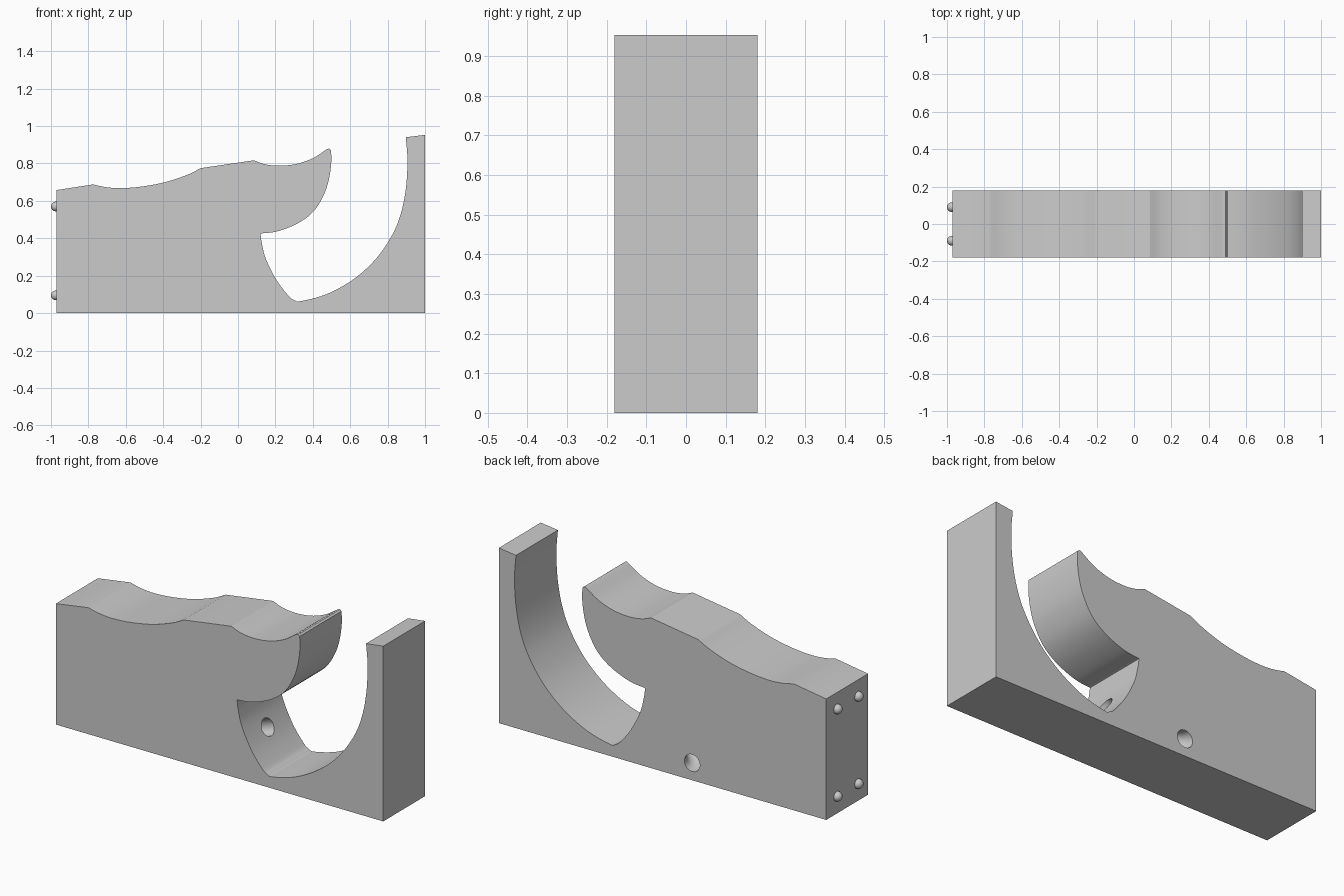
import bpy, bmesh
from mathutils import Vector

if "Cube" in bpy.data.objects:
    bpy.data.objects.remove(bpy.data.objects["Cube"])

HALF = 0.18  # half thickness of the block


def smooth_run(pts, n=5):
    """Catmull-Rom curve through the points."""
    p = [Vector(q) for q in pts]
    p = [p[0] * 2 - p[1]] + p + [p[-1] * 2 - p[-2]]
    out = []
    for a, b, c, d in zip(p, p[1:], p[2:], p[3:]):
        for i in range(n):
            t = i / n
            out.append(0.5 * (2 * b + (c - a) * t + (2 * a - 5 * b + 4 * c - d) * t * t
                              + (3 * b - a - 3 * c + d) * t ** 3))
    return out + [p[-2]]


# Side profile (x, z), each run is a smooth piece with sharp corners between
runs = [
    [(-0.97, 0), (1, 0)],
    [(1, 0.953)],
    # big inner sweep and rounded pocket floor
    [(0.897, 0.94), (0.906, 0.82), (0.898, 0.67), (0.87, 0.53), (0.82, 0.41), (0.73, 0.282),
     (0.61, 0.176), (0.47, 0.1), (0.335, 0.064), (0.30, 0.07), (0.268, 0.095),
     (0.205, 0.178), (0.15, 0.287), (0.128, 0.37), (0.12, 0.425)],
    # underside and nose of the hook
    [(0.122, 0.426), (0.21, 0.437), (0.32, 0.48), (0.405, 0.545), (0.46, 0.635), (0.487, 0.72),
     (0.499, 0.81), (0.497, 0.872)],
    # upper dips
    [(0.488, 0.879), (0.472, 0.874), (0.4, 0.828), (0.31, 0.797), (0.215, 0.788),
     (0.14, 0.797), (0.085, 0.817)],
    [(-0.2, 0.775), (-0.27, 0.74), (-0.39, 0.7), (-0.52, 0.676), (-0.63, 0.668),
     (-0.71, 0.674), (-0.775, 0.688)],
    [(-0.97, 0.658)],
]
outline = []
for r in runs:
    outline += smooth_run(r) if len(r) > 2 else [Vector(q) for q in r]

# Block body
bm = bmesh.new()
face = bm.faces.new([bm.verts.new((p.x, -HALF, p.y)) for p in outline])
ext = bmesh.ops.extrude_face_region(bm, geom=[face])
bmesh.ops.translate(bm, vec=(0, 2 * HALF, 0),
                    verts=[g for g in ext["geom"] if isinstance(g, bmesh.types.BMVert)])
bmesh.ops.recalc_face_normals(bm, faces=bm.faces)
mesh = bpy.data.meshes.new("block_body")
bm.to_mesh(mesh)
bm.free()
body = bpy.data.objects.new("block_body", mesh)
bpy.context.collection.objects.link(body)

# Curved channel from the back face into the pocket
start, end = Vector((-0.163, HALF, 0.094)), Vector((0.178, 0, 0.225))
along = Vector((0.341, 0, 0.131)).normalized()
cu = bpy.data.curves.new("channel_cutter", 'CURVE')
cu.dimensions = '3D'
cu.bevel_depth = 0.047
cu.bevel_resolution = 6
cu.use_fill_caps = True
c1, c2 = start + Vector((0, -0.1, 0)), end - along * 0.2
path = [start + Vector((0, 0.06, 0))]
for i in range(17):
    t = i / 16
    path.append(start * (1 - t) ** 3 + c1 * 3 * t * (1 - t) ** 2
                + c2 * 3 * t * t * (1 - t) + end * t ** 3)
path.append(end + along * 0.07)
sp = cu.splines.new('POLY')
sp.points.add(len(path) - 1)
for pt, co in zip(sp.points, path):
    pt.co = (*co, 1)
tube = bpy.data.objects.new("channel_curve", cu)
bpy.context.collection.objects.link(tube)
deps = bpy.context.evaluated_depsgraph_get()
tm = bpy.data.meshes.new_from_object(tube.evaluated_get(deps))
bpy.data.objects.remove(tube)
bm = bmesh.new()
bm.from_mesh(tm)
bmesh.ops.remove_doubles(bm, verts=bm.verts, dist=1e-5)
bmesh.ops.recalc_face_normals(bm, faces=bm.faces)
bm.to_mesh(tm)
bm.free()
cutter = bpy.data.objects.new("channel_cutter", tm)
cutter.hide_render = True
bpy.context.collection.objects.link(cutter)

bpy.context.view_layer.objects.active = body
body.select_set(True)
mod = body.modifiers.new("channel", 'BOOLEAN')
mod.operation = 'DIFFERENCE'
mod.solver = 'EXACT'
mod.object = cutter
bpy.ops.object.modifier_apply(modifier=mod.name)
bpy.data.objects.remove(cutter)
bpy.ops.object.shade_smooth_by_angle(angle=0.5)

# Four locating pegs on the left end
for y in (-0.09, 0.09):
    for z in (0.095, 0.57):
        bpy.ops.mesh.primitive_uv_sphere_add(segments=24, ring_count=12, radius=0.026,
                                             location=(-0.974, y, z))
        bpy.context.object.name = "end_peg"
        bpy.ops.object.shade_smooth_by_angle()
